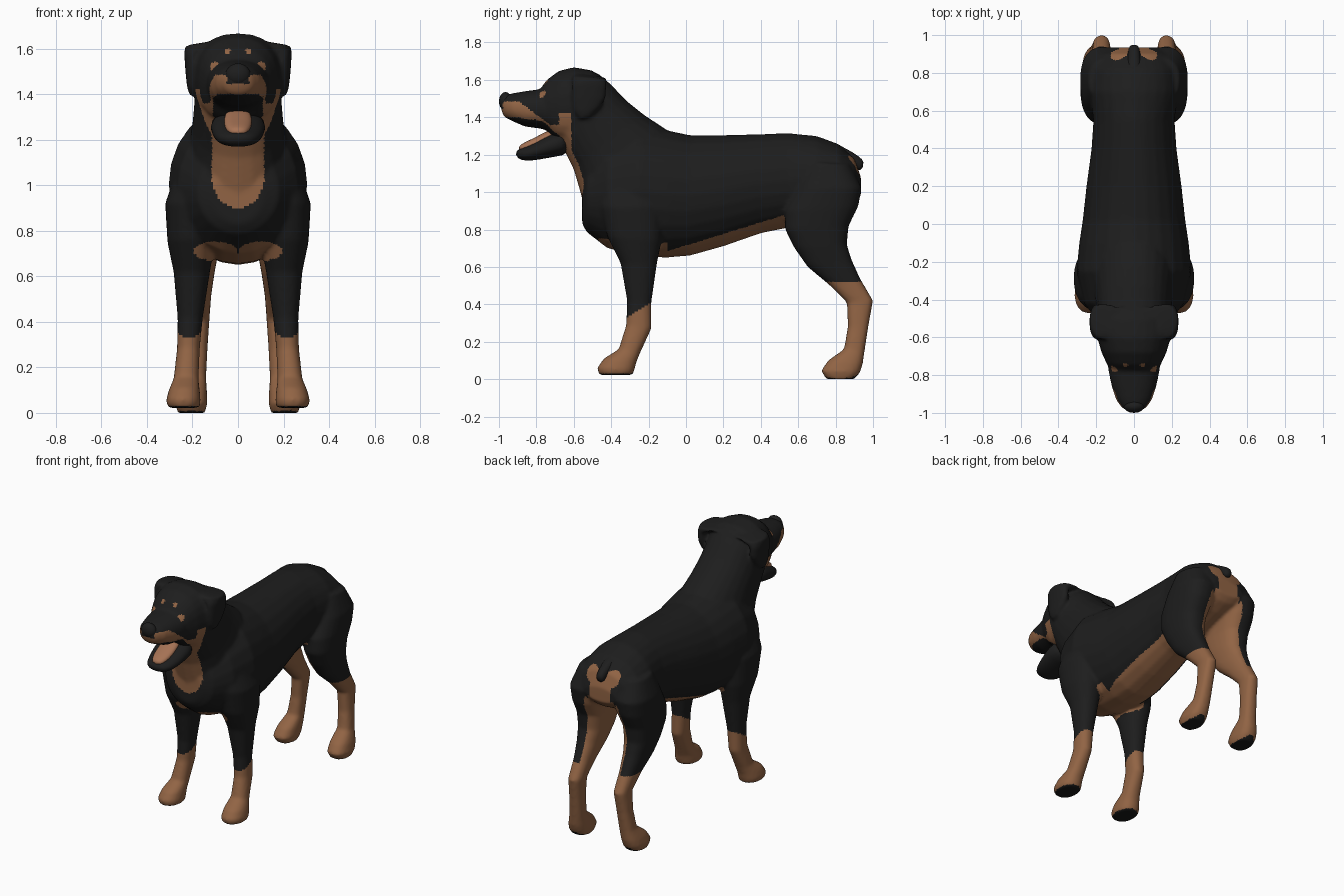
import bpy, bmesh, math
from mathutils import Vector


def material(name, rgb):
    m = bpy.data.materials.new(name)
    m.diffuse_color = (*rgb, 1)
    return m


BLACK = material("black coat", (0.0125, 0.0125, 0.0125))
TAN = material("tan markings", (0.285, 0.127, 0.058))
DARK = material("dark pads and mouth", (0.009, 0.009, 0.009))
TONGUE = material("tongue", (0.38, 0.17, 0.09))
SEG = 24


def loft(name, rings, mats=(BLACK,), side=1, square=0.9):
    """Closed tube; ring = (y1, z1, y2, z2, centre x, half width)."""
    bm = bmesh.new()
    loops = []
    for y1, z1, y2, z2, cx, w in rings:
        a, b = Vector((0, y1, z1)), Vector((0, y2, z2))
        mid, half = (a + b) / 2, (a - b) / 2
        loop = []
        for i in range(SEG):
            t = 2 * math.pi * i / SEG
            c, s = math.cos(t), math.sin(t)
            c = math.copysign(abs(c) ** square, c)
            s = math.copysign(abs(s) ** square, s)
            p = mid + half * c + Vector((side * cx + w * s, 0, 0))
            loop.append(bm.verts.new(p))
        loops.append(loop)
    for l1, l2 in zip(loops, loops[1:]):
        for i in range(SEG):
            j = (i + 1) % SEG
            bm.faces.new((l1[i], l1[j], l2[j], l2[i]))
    bm.faces.new(loops[0])
    bm.faces.new(loops[-1])
    bmesh.ops.recalc_face_normals(bm, faces=bm.faces)
    me = bpy.data.meshes.new(name)
    bm.to_mesh(me)
    bm.free()
    for m in mats:
        me.materials.append(m)
    ob = bpy.data.objects.new(name, me)
    bpy.context.collection.objects.link(ob)
    return ob


def soften(ob):
    """Round a small loft."""
    bpy.context.view_layer.objects.active = ob
    ob.modifiers.new("round", 'SUBSURF').levels = 1
    bpy.ops.object.modifier_apply(modifier="round")
    ob.data.shade_smooth()


def ball(name, loc, scale, mat):
    me = bpy.data.meshes.new(name)
    bm = bmesh.new()
    bmesh.ops.create_uvsphere(bm, u_segments=16, v_segments=10, radius=1)
    for v in bm.verts:
        v.co = Vector(v.co[i] * scale[i] + loc[i] for i in range(3))
    bm.to_mesh(me)
    bm.free()
    me.materials.append(mat)
    me.shade_smooth()
    bpy.context.collection.objects.link(bpy.data.objects.new(name, me))


# Trunk: top and bottom outline along the body
trunk = [(y, t, y, b, 0, w) for y, t, b, w in [
    (-0.555, 1.08, 0.83, 0.11), (-0.53, 1.16, 0.785, 0.18), (-0.42, 1.29, 0.70, 0.265),
    (-0.25, 1.355, 0.655, 0.305), (-0.10, 1.33, 0.65, 0.29), (0.02, 1.305, 0.66, 0.272),
    (0.2, 1.305, 0.71, 0.252), (0.4, 1.31, 0.78, 0.225), (0.55, 1.315, 0.81, 0.215),
    (0.7, 1.30, 0.86, 0.235), (0.82, 1.255, 0.90, 0.225), (0.90, 1.18, 0.94, 0.18),
    (0.935, 1.08, 0.98, 0.12)]]
# Neck rising forward to the skull
neck = [(-0.54, 0.90, 0.0, 1.26, 0, 0.18), (-0.565, 1.00, -0.12, 1.345, 0, 0.215),
        (-0.60, 1.12, -0.22, 1.41, 0, 0.20), (-0.64, 1.20, -0.32, 1.49, 0, 0.193),
        (-0.675, 1.27, -0.40, 1.575, 0, 0.19), (-0.70, 1.36, -0.47, 1.635, 0, 0.175)]
skull = [(-0.40, 1.56, -0.45, 1.40, 0, 0.13), (-0.50, 1.65, -0.50, 1.33, 0, 0.185),
         (-0.60, 1.668, -0.60, 1.26, 0, 0.195), (-0.68, 1.648, -0.68, 1.27, 0, 0.172),
         (-0.745, 1.60, -0.71, 1.29, 0, 0.15), (-0.78, 1.55, -0.745, 1.33, 0, 0.13)]
ear = [(-0.60, 1.635, -0.44, 1.615, 0.06, 0.08), (-0.61, 1.618, -0.42, 1.605, 0.15, 0.083),
       (-0.61, 1.58, -0.425, 1.57, 0.198, 0.038), (-0.61, 1.50, -0.43, 1.50, 0.197, 0.034),
       (-0.60, 1.43, -0.46, 1.45, 0.195, 0.03), (-0.57, 1.39, -0.51, 1.40, 0.19, 0.025)]
muzzle = [(-0.70, 1.56, -0.68, 1.31, 0, 0.145), (-0.78, 1.55, -0.78, 1.34, 0, 0.135),
          (-0.86, 1.54, -0.86, 1.35, 0, 0.118), (-0.93, 1.528, -0.93, 1.38, 0, 0.095),
          (-0.975, 1.515, -0.97, 1.40, 0, 0.065), (-0.995, 1.49, -0.985, 1.43, 0, 0.03)]
front_leg = [(-0.46, 1.08, -0.14, 1.10, 0.16, 0.10), (-0.46, 0.92, -0.12, 0.92, 0.195, 0.125),
             (-0.42, 0.76, -0.13, 0.74, 0.205, 0.105), (-0.35, 0.62, -0.155, 0.62, 0.203, 0.08),
             (-0.315, 0.42, -0.185, 0.41, 0.21, 0.055), (-0.32, 0.29, -0.185, 0.27, 0.218, 0.05),
             (-0.36, 0.16, -0.245, 0.14, 0.228, 0.055), (-0.44, 0.11, -0.265, 0.09, 0.236, 0.068),
             (-0.475, 0.06, -0.275, 0.05, 0.24, 0.076), (-0.465, 0.022, -0.285, 0.022, 0.238, 0.07)]
hind_leg = [(0.64, 1.16, 0.88, 1.15, 0.12, 0.12), (0.59, 1.02, 0.94, 1.02, 0.16, 0.125),
            (0.53, 0.90, 0.92, 0.92, 0.17, 0.115), (0.53, 0.80, 0.87, 0.82, 0.175, 0.102),
            (0.58, 0.70, 0.86, 0.72, 0.175, 0.09), (0.65, 0.60, 0.885, 0.64, 0.175, 0.073),
            (0.77, 0.50, 0.93, 0.54, 0.173, 0.056), (0.86, 0.41, 1.0, 0.42, 0.172, 0.047),
            (0.865, 0.28, 0.975, 0.28, 0.18, 0.046), (0.845, 0.16, 0.955, 0.15, 0.19, 0.05),
            (0.76, 0.10, 0.945, 0.08, 0.20, 0.064), (0.722, 0.045, 0.93, 0.035, 0.205, 0.07),
            (0.75, 0.0, 0.90, 0.0, 0.205, 0.06)]
parts = [loft("body", trunk, (BLACK, TAN, DARK), square=1), loft("neck", neck),
         loft("skull", skull, square=0.85), loft("muzzle", muzzle)]
for s in (1, -1):
    parts += [loft("front_leg", front_leg, side=s), loft("ear", ear, side=s),
              loft("hind_leg", hind_leg, side=s, square=0.82)]

# Fuse everything into one skin
for p in parts:
    p.select_set(True)
body = parts[0]
bpy.context.view_layer.objects.active = body
bpy.ops.object.join()
rm = body.modifiers.new("fuse", 'REMESH')
rm.mode = 'VOXEL'
rm.voxel_size = 0.0105
sm = body.modifiers.new("relax", 'SMOOTH')
sm.factor = 0.5
sm.iterations = 7
for m in ("fuse", "relax"):
    bpy.ops.object.modifier_apply(modifier=m)
body.data.materials.clear()
for m in (BLACK, TAN, DARK):
    body.data.materials.append(m)


def coat(c, n):
    """Colour index of the coat at a point: 0 black, 1 tan, 2 dark."""
    x, y, z = abs(c.x), c.y, c.z
    # paw pads
    if z < 0.06 and n.z < -0.6:
        return 2
    if y < -0.58 and z > 1.17:
        # mouth lining
        if y < -0.68 and z < 1.40 and x < 0.11 and (n.z < -0.6 or y > -0.76):
            return 2
        # nose surround
        if y < -0.92 and x < 0.05 and z > 1.445:
            return 0
        # brow spots and eye rims
        if math.hypot(x - 0.045, z - 1.588) < 0.013 and y < -0.7:
            return 1
        if math.hypot(x - 0.103, z - 1.522) < 0.02 and -0.78 < y < -0.7:
            return 1
        # lips and cheeks
        if y < -0.72 and z < min(1.485, 1.49 - 0.75 * (y + 0.9)):
            return 1
        if -0.68 < y < -0.612 and z < 1.42 and x > 0.09:
            return 1
        if y < -0.612 and z < 1.36 and x > 0.09:
            return 1
    # throat and chest patch
    if y < -0.45 and x < 0.115 and 0.9 < z < 1.3:
        if z > 1.03 or (x / 0.115) ** 2 + ((z - 1.03) / 0.13) ** 2 < 1:
            return 1
    # brisket lobes and belly
    if y < -0.1 and 0.64 < z < 0.76:
        if ((x - 0.1) / 0.095) ** 2 + ((z - 0.71) / 0.042) ** 2 < 1 or (x < 0.1 and z < 0.70):
            return 1
    if -0.12 < y < 0.53 and 0.6 < z < 0.715 + 0.31 * y and x < 0.215:
        if y < 0.48 or x < 0.16:
            return 1
    # lower legs
    if y < 0 and z < 0.37 + 0.6 * (y + 0.25):
        return 1
    if y > 0.6 and z < 0.52:
        return 1
    # inner thighs, rump and spots beside the tail
    if y > 0.55 and z < 1.0 and n.x * c.x < 0 and abs(n.x) > 0.25:
        return 1
    if y > 0.6 and z < 1.0 and x < 0.10 and (y > 0.8 or z < 0.95):
        return 1
    if y > 0.8 and 0.99 < z < 1.13 and x < 0.075:
        return 1
    if y > 0.8 and math.hypot(x - 0.075, z - 1.145) < 0.05:
        return 1
    return 0


for f in body.data.polygons:
    f.material_index = coat(f.center, f.normal)
body.data.shade_smooth()

# Eyes
for s, tag in ((1, "left"), (-1, "right")):
    ball(tag + "_eye", (s * 0.098, -0.737, 1.527), (0.017, 0.016, 0.014), DARK)

# Nose, open lower jaw, tongue, docked tail
ball("nose", (0, -0.965, 1.485), (0.055, 0.035, 0.05), BLACK)
soften(loft("lower_jaw", [
    (-0.62, 1.34, -0.62, 1.20, 0, 0.12), (-0.72, 1.32, -0.70, 1.19, 0, 0.122),
    (-0.80, 1.27, -0.79, 1.172, 0, 0.11), (-0.87, 1.24, -0.86, 1.165, 0, 0.088),
    (-0.915, 1.22, -0.905, 1.18, 0, 0.05)]))
soften(loft("tongue", [
    (-0.66, 1.355, -0.68, 1.28, 0, 0.05), (-0.74, 1.33, -0.74, 1.27, 0, 0.06),
    (-0.80, 1.295, -0.79, 1.24, 0, 0.062), (-0.86, 1.268, -0.85, 1.22, 0, 0.052),
    (-0.90, 1.245, -0.89, 1.21, 0, 0.03)], (TONGUE,)))
soften(loft("tail", [
    (0.78, 1.275, 0.78, 1.18, 0, 0.05), (0.87, 1.225, 0.84, 1.15, 0, 0.036),
    (0.93, 1.19, 0.90, 1.125, 0, 0.032), (0.955, 1.16, 0.94, 1.11, 0, 0.025)]))
